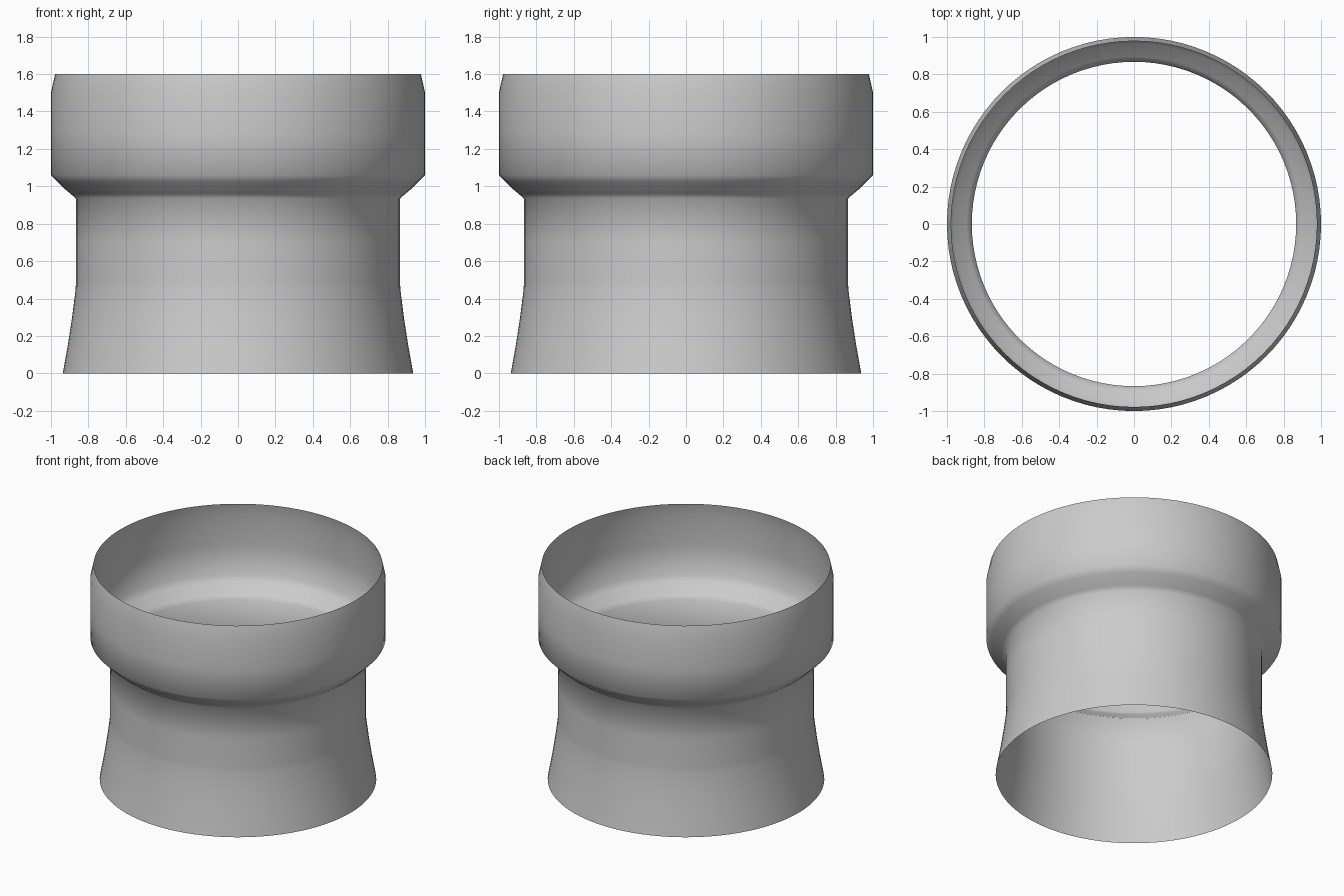
import bpy, bmesh, math

if "Cube" in bpy.data.objects:
    bpy.data.objects.remove(bpy.data.objects["Cube"])

SEGMENTS = 96
# Wall profile (radius, height) from the flared foot to the rim
PROFILE = [(0.937, 0.0), (0.91, 0.15), (0.887, 0.3), (0.868, 0.45), (0.867, 0.48),
           (0.867, 0.70), (0.867, 0.935), (0.895, 0.96), (0.925, 0.985),
           (0.963, 1.023), (1.0, 1.06), (1.0, 1.28), (1.0, 1.5), (0.978, 1.6)]

# Open, single-walled collar spun around z
bm = bmesh.new()
rings = []
for r, z in PROFILE:
    rings.append([bm.verts.new((r * math.cos(2 * math.pi * i / SEGMENTS),
                                r * math.sin(2 * math.pi * i / SEGMENTS), z))
                  for i in range(SEGMENTS)])
for low, high in zip(rings, rings[1:]):
    for i in range(SEGMENTS):
        j = (i + 1) % SEGMENTS
        face = bm.faces.new((low[i], low[j], high[j], high[i]))
        face.smooth = True

mesh = bpy.data.meshes.new("stepped_collar")
bm.to_mesh(mesh)
bm.free()
collar = bpy.data.objects.new("stepped_collar", mesh)
bpy.context.collection.objects.link(collar)
